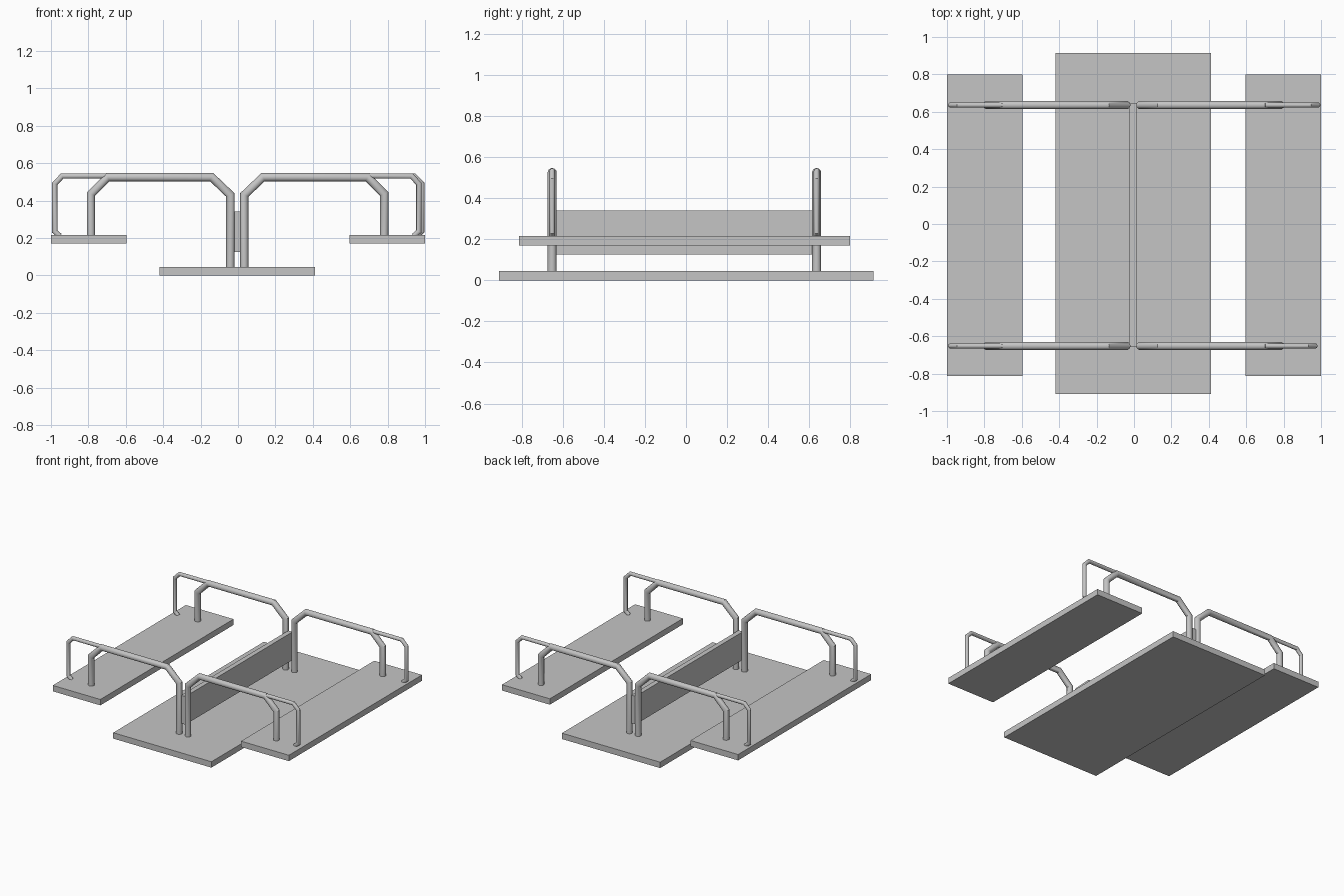
import bpy, bmesh, math
from mathutils import Vector

if "Cube" in bpy.data.objects:
    bpy.data.objects.remove(bpy.data.objects["Cube"])

grey = bpy.data.materials.new("light grey")
grey.diffuse_color = (0.56, 0.56, 0.56, 1)
grey.use_nodes = True
grey.node_tree.nodes["Principled BSDF"].inputs["Base Color"].default_value = grey.diffuse_color


def finish(name, bm):
    bmesh.ops.recalc_face_normals(bm, faces=bm.faces)
    me = bpy.data.meshes.new(name)
    bm.to_mesh(me)
    bm.free()
    me.materials.append(grey)
    ob = bpy.data.objects.new(name, me)
    bpy.context.collection.objects.link(ob)
    return ob


def slab(name, x, y, z):
    """Box given by its (min, max) range on each axis."""
    bm = bmesh.new()
    bmesh.ops.create_cube(bm, size=1)
    for v in bm.verts:
        v.co = [(a + b) / 2 + c * (b - a) for (a, b), c in zip((x, y, z), v.co)]
    return finish(name, bm)


def pipe(name, path, y, radius, sides=16):
    """Round tube with mitred bends along an (x, z) path at depth y."""
    pts = [Vector(p) for p in path]
    bm = bmesh.new()
    rings = []
    for i, p in enumerate(pts):
        d0 = (p - pts[i - 1]).normalized() if i else (pts[1] - p).normalized()
        d1 = (pts[i + 1] - p).normalized() if i < len(pts) - 1 else d0
        t = (d0 + d1).normalized()
        n = Vector((-t.y, t.x)) / t.dot(d0)
        ring = []
        for k in range(sides):
            a = 2 * math.pi * k / sides
            q = p + n * radius * math.cos(a)
            ring.append(bm.verts.new((q.x, y + radius * math.sin(a), q.y)))
        rings.append(ring)
    for r0, r1 in zip(rings, rings[1:]):
        for k in range(sides):
            j = (k + 1) % sides
            bm.faces.new((r0[k], r0[j], r1[j], r1[k])).smooth = True
    bm.faces.new(rings[0])
    bm.faces.new(rings[-1])
    ob = finish(name, bm)
    ob.data.set_sharp_from_angle(angle=math.radians(30))
    return ob


# Base board, two benches and the central upright panel
slab("base_board", (-0.42, 0.412), (-0.91, 0.913), (0, 0.045))
slab("left_bench", (-1, -0.597), (-0.813, 0.798), (0.17, 0.215))
slab("right_bench", (0.595, 1), (-0.813, 0.798), (0.17, 0.215))
slab("centre_panel", (-0.024, 0.013), (-0.655, 0.643), (0.125, 0.34))

# Thick arched tubes and the thin outer tubes, at both ends
for end, y in (("front", -0.652), ("back", 0.636)):
    for side, s, inner, outer, thin in (
            ("left", -1, 0.041, 0.786, 0.98),
            ("right", 1, 0.034, 0.782, 0.967 if end == "front" else 0.982)):
        arch = [(inner, 0.04), (inner, 0.43), (inner + 0.1, 0.525),
                (outer - 0.09, 0.525), (outer, 0.435), (outer, 0.21)]
        pipe(f"{end}_{side}_arch", [(s * x, z) for x, z in arch], y, 0.022)
        rail = [(0.69, 0.531), (thin - 0.04, 0.531), (thin, 0.49),
                (thin, 0.235), (thin - 0.028, 0.21)]
        pipe(f"{end}_{side}_rail", [(s * x, z) for x, z in rail], y, 0.0142)
